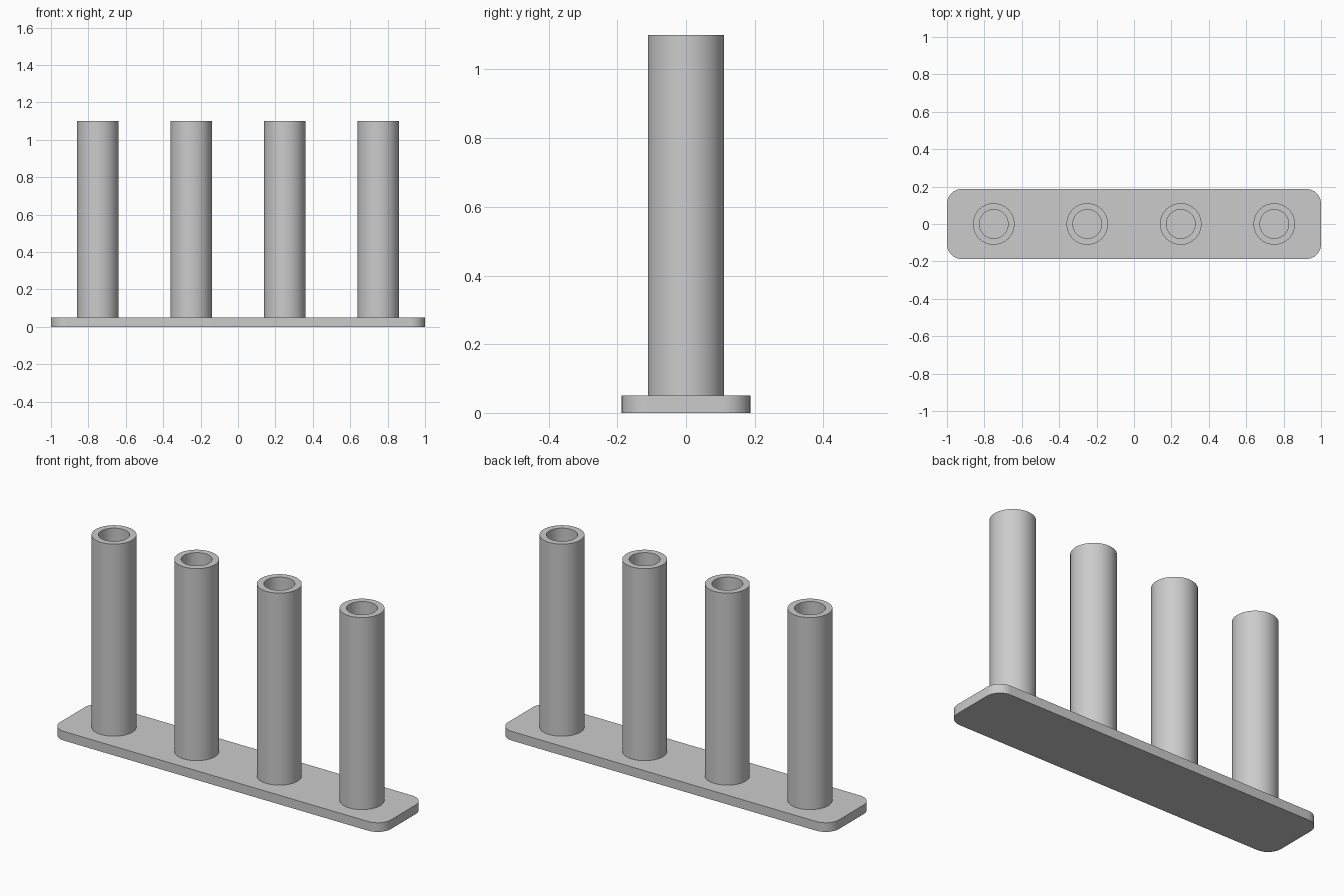
import bpy, bmesh
from math import cos, sin, pi, radians

cube = bpy.data.objects.get("Cube")
if cube:
    bpy.data.objects.remove(cube, do_unlink=True)

GREY = (0.6, 0.6, 0.6, 1)
grey = bpy.data.materials.new("light grey")
grey.use_nodes = True
grey.diffuse_color = GREY
grey.node_tree.nodes["Principled BSDF"].inputs["Base Color"].default_value = GREY

LENGTH, WIDTH, THICK, CORNER = 2.0, 0.375, 0.05, 0.08
OUTER, INNER, TOP = 0.111, 0.077, 1.1
SIDES = 64


def finish(name, bm):
    """Turn a bmesh into a smooth-shaded grey object with sharp edges kept."""
    bmesh.ops.recalc_face_normals(bm, faces=bm.faces)
    mesh = bpy.data.meshes.new(name)
    bm.to_mesh(mesh)
    bm.free()
    mesh.materials.append(grey)
    obj = bpy.data.objects.new(name, mesh)
    bpy.context.collection.objects.link(obj)
    bpy.ops.object.select_all(action='DESELECT')
    obj.select_set(True)
    bpy.context.view_layer.objects.active = obj
    bpy.ops.object.shade_smooth_by_angle(angle=radians(30))
    return obj


# Base plate: rounded rectangle outline, extruded upward
bm = bmesh.new()
outline = []
steps = 10
for quarter, (sx, sy) in enumerate([(1, 1), (-1, 1), (-1, -1), (1, -1)]):
    cx, cy = sx * (LENGTH / 2 - CORNER), sy * (WIDTH / 2 - CORNER)
    for i in range(steps + 1):
        a = (quarter + i / steps) * pi / 2
        outline.append(bm.verts.new((cx + CORNER * cos(a), cy + CORNER * sin(a), 0)))
bottom = bm.faces.new(outline)
raised = bmesh.ops.extrude_face_region(bm, geom=[bottom], use_keep_orig=True)
bmesh.ops.translate(bm, vec=(0, 0, THICK),
                    verts=[v for v in raised["geom"] if isinstance(v, bmesh.types.BMVert)])
finish("base_plate", bm)


# Hollow tubes: wall profile spun round, bore open at the top, standing on the plate
def tube(name, x):
    bm = bmesh.new()
    profile = [(OUTER, THICK), (OUTER, TOP), (INNER, TOP), (INNER, THICK)]
    rings = [[bm.verts.new((r * cos(2 * pi * i / SIDES), r * sin(2 * pi * i / SIDES), z))
              for i in range(SIDES)] for r, z in profile]
    for low, high in zip(rings, rings[1:]):
        for i in range(SIDES):
            j = (i + 1) % SIDES
            bm.faces.new((low[i], low[j], high[j], high[i]))
    finish(name, bm).location.x = x


for n in range(4):
    tube(f"tube_{n + 1}", -0.75 + 0.5 * n)
